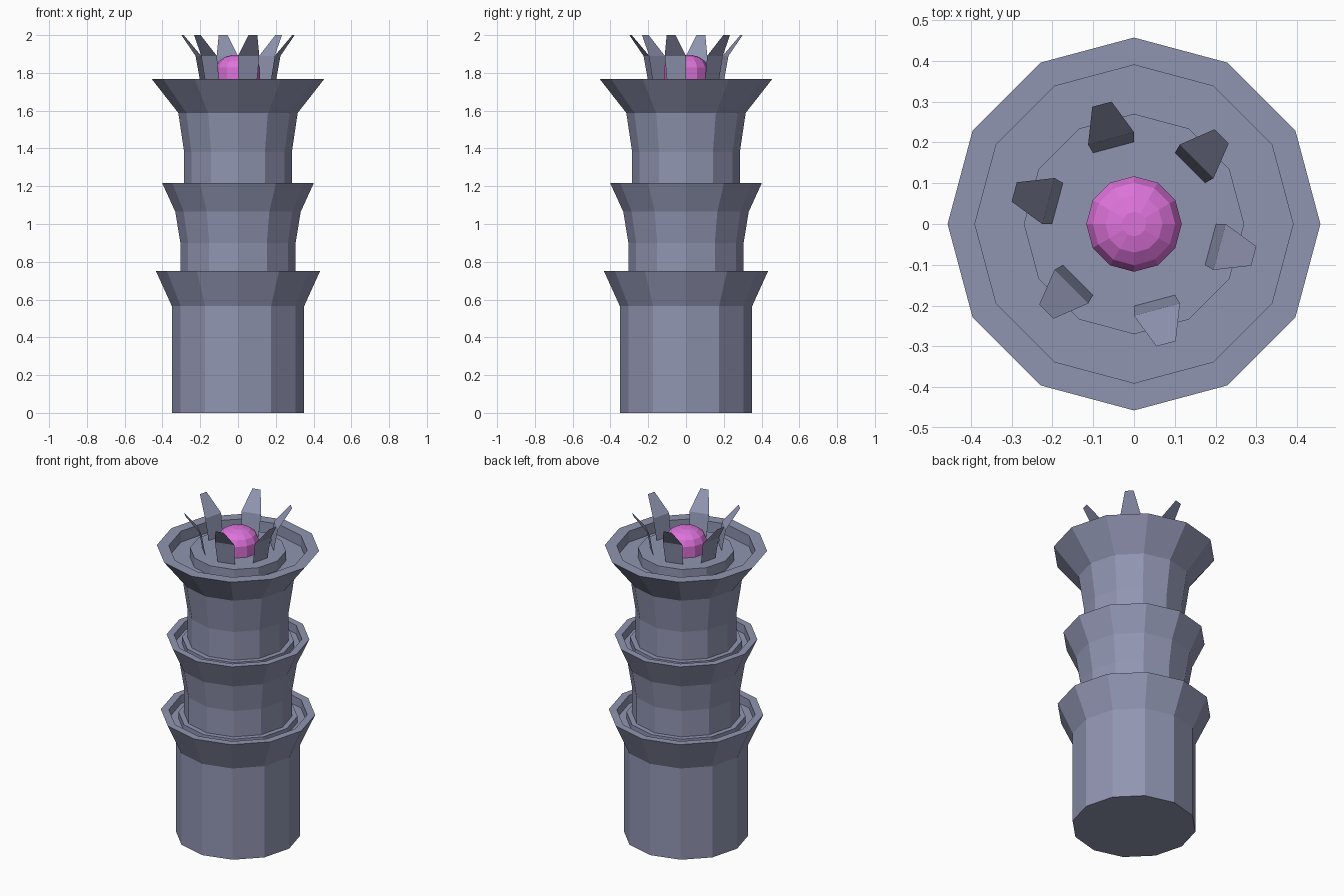
import bpy
from math import cos, sin, pi, radians

if "Cube" in bpy.data.objects:
    bpy.data.objects.remove(bpy.data.objects["Cube"])

SIDES = 12


def material(name, rgb):
    m = bpy.data.materials.new(name)
    m.diffuse_color = (*rgb, 1)
    m.use_nodes = True
    m.node_tree.nodes["Principled BSDF"].inputs["Base Color"].default_value = m.diffuse_color
    return m


def make(name, verts, faces, mat):
    me = bpy.data.meshes.new(name)
    me.from_pydata(verts, [], faces)
    me.materials.append(mat)
    ob = bpy.data.objects.new(name, me)
    bpy.context.collection.objects.link(ob)
    return ob


def lathe(name, profile, mat):
    """Closed 12-sided solid from (radius, height) points, bottom to top."""
    verts = [(r * cos(2 * pi * i / SIDES), r * sin(2 * pi * i / SIDES), z)
             for r, z in profile for i in range(SIDES)]
    faces = [tuple(reversed(range(SIDES)))]
    for k in range(len(profile) - 1):
        a, b = k * SIDES, (k + 1) * SIDES
        for i in range(SIDES):
            j = (i + 1) % SIDES
            faces.append((a + i, a + j, b + j, b + i))
    top = (len(profile) - 1) * SIDES
    faces.append(tuple(range(top, top + SIDES)))
    return make(name, verts, faces, mat)


stone = material("blue_grey_stone", (0.28, 0.30, 0.44))
pink = material("magenta_orb", (0.72, 0.17, 0.70))

# Tower: three flared tiers, each with a rim, a sunken gutter and a raised step
lathe("tower", [
    (0.35, 0), (0.35, 0.565), (0.435, 0.752),
    (0.39, 0.752), (0.39, 0.70), (0.335, 0.70), (0.335, 0.74),
    (0.305, 0.74), (0.305, 0.90), (0.332, 1.065), (0.402, 1.218),
    (0.36, 1.218), (0.36, 1.165), (0.315, 1.165), (0.315, 1.205),
    (0.285, 1.205), (0.285, 1.38), (0.316, 1.588), (0.457, 1.768),
    (0.39, 1.768), (0.39, 1.70), (0.27, 1.70), (0.27, 1.76),
], stone)

# Orb on top
lathe("orb", [(0.117, 1.755), (0.117, 1.828), (0.101, 1.862),
              (0.07, 1.884), (0.03, 1.895)], pink)

# Six thin prongs leaning outward around the orb
for n in range(6):
    ang = radians(45 + 60 * n)
    verts = []
    for r, w, z in [(0.194, 0.104, 1.758), (0.217, 0.117, 1.89), (0.304, 0.049, 2.0)]:
        for s in (-w / 2, w / 2):
            verts.append((r * cos(ang) - s * sin(ang), r * sin(ang) + s * cos(ang), z))
    make(f"prong_{n + 1}", verts, [(0, 1, 3, 2), (2, 3, 5, 4)], stone)
